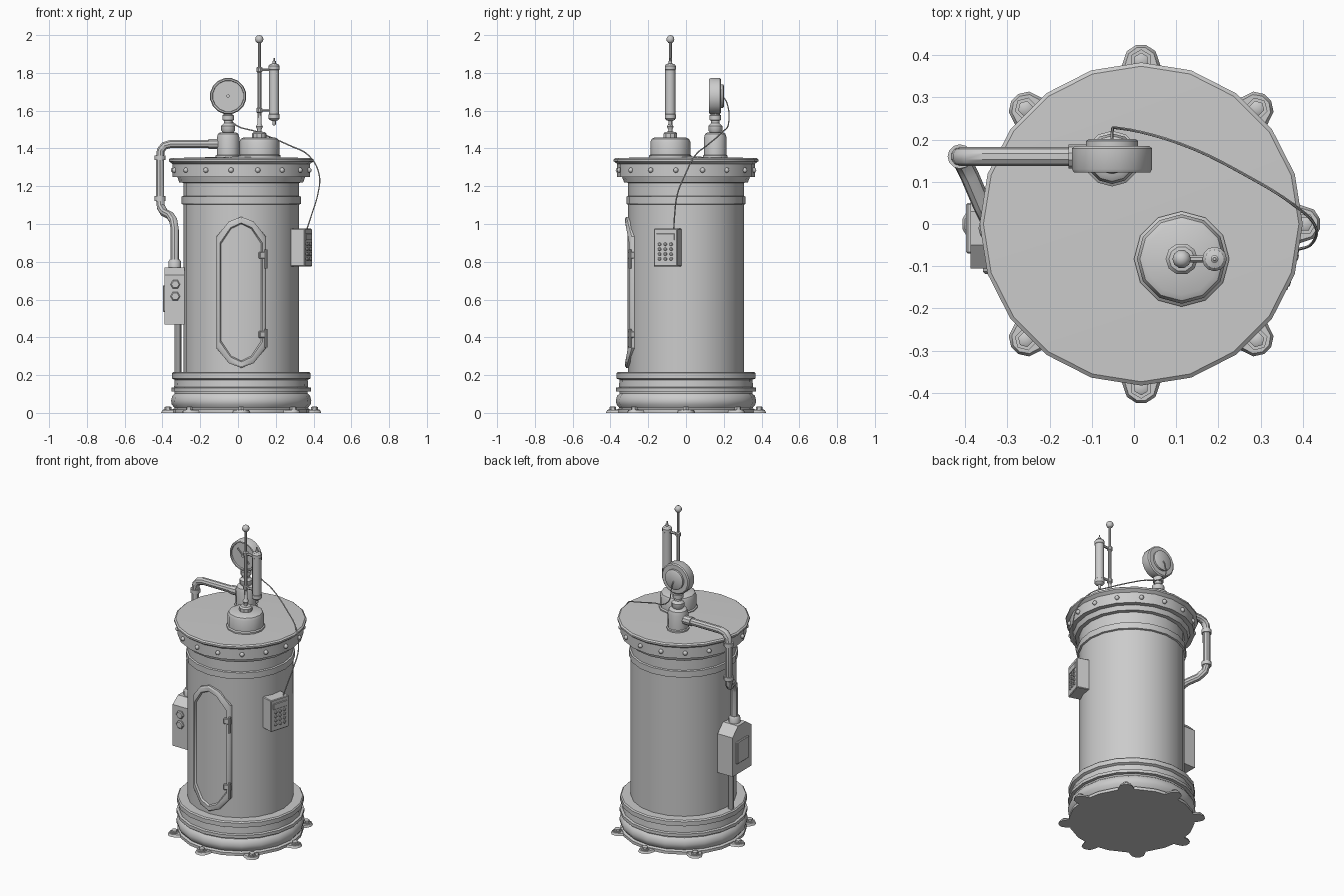
import bpy, bmesh
from math import sin, cos, pi, radians, sqrt
from mathutils import Matrix, Vector

if "Cube" in bpy.data.objects:
    bpy.data.objects.remove(bpy.data.objects["Cube"])

CX = 0.017  # tank axis
T = Matrix.Translation


def finish(name, bm, mat=Matrix()):
    bmesh.ops.recalc_face_normals(bm, faces=bm.faces)
    me = bpy.data.meshes.new(name)
    bm.to_mesh(me)
    bm.free()
    me.transform(mat)
    ob = bpy.data.objects.new(name, me)
    bpy.context.collection.objects.link(ob)
    smooth(ob)
    return ob


def smooth(ob):
    bpy.ops.object.select_all(action='DESELECT')
    ob.select_set(True)
    bpy.context.view_layer.objects.active = ob
    bpy.ops.object.shade_smooth_by_angle(angle=radians(35))


def lathe(name, prof, n, mat=Matrix()):
    """Revolve (radius, height) points about local z; ends are capped."""
    bm = bmesh.new()
    rings = []
    for r, z in prof:
        count = 1 if r == 0 else n
        rings.append([bm.verts.new((r * cos(2 * pi * i / n), r * sin(2 * pi * i / n), z)) for i in range(count)])
    for a, b in zip(rings, rings[1:]):
        for i in range(n):
            j = (i + 1) % n
            quad = [a[i % len(a)], a[j % len(a)], b[j % len(b)], b[i % len(b)]]
            bm.faces.new(list(dict.fromkeys(quad)))
    for ring in (rings[0], rings[-1]):
        if len(ring) > 1:
            bm.faces.new(ring)
    return finish(name, bm, mat)


def box(name, size, mat, bevel=0.0):
    bm = bmesh.new()
    bmesh.ops.create_cube(bm, size=1, matrix=Matrix.Diagonal((*size, 1)))
    if bevel:
        bmesh.ops.bevel(bm, geom=bm.edges[:], offset=bevel, segments=1, affect='EDGES')
    return finish(name, bm, mat)


def ball(name, r, loc):
    prof = [(r * sin(pi * k / 6) if 0 < k < 6 else 0, -r * cos(pi * k / 6)) for k in range(7)]
    return lathe(name, prof, 10, T(loc))


def tube(name, pts, r, res=3, kind='POLY'):
    cu = bpy.data.curves.new(name, 'CURVE')
    cu.dimensions = '3D'
    cu.bevel_depth, cu.bevel_resolution, cu.use_fill_caps = r, res, True
    sp = cu.splines.new(kind)
    if kind == 'POLY':
        sp.points.add(len(pts) - 1)
        for p, c in zip(sp.points, pts):
            p.co = (*c, 1)
    else:
        cu.resolution_u = 5
        sp.bezier_points.add(len(pts) - 1)
        for p, c in zip(sp.bezier_points, pts):
            p.co = c
            p.handle_left_type = p.handle_right_type = 'AUTO'
    ob = bpy.data.objects.new(name, cu)
    bpy.context.collection.objects.link(ob)
    bpy.ops.object.select_all(action='DESELECT')
    ob.select_set(True)
    bpy.context.view_layer.objects.active = ob
    bpy.ops.object.convert(target='MESH')
    smooth(bpy.context.view_layer.objects.active)


# Tank: ribbed base, shell, neck bands and lid
lathe("tank_base", [(0, 0), (.365, 0), (.365, .018), (.352, .025), (.368, .045), (.371, .065), (.365, .09),
                    (.352, .102), (.352, .112), (.37, .114), (.37, .133), (.355, .136), (.352, .175),
                    (.367, .182), (.367, .21), (.36, .217), (.30, .217)], 20, T((CX, 0, 0)))
lathe("tank_shell", [(.306, .2), (.306, 1.103), (.316, 1.106), (.316, 1.145), (.306, 1.148), (.306, 1.218),
                     (.328, 1.22), (.338, 1.248)], 20, T((CX, 0, 0)))
lathe("tank_lid", [(.33, 1.248), (.364, 1.25), (.364, 1.318), (.383, 1.332), (.383, 1.342), (.374, 1.349),
                   (0, 1.358)], 20, T((CX, 0, 0)))

# Lid rivets
for k in range(16):
    a = radians(-76 + 22.5 * k)
    ball("lid_rivet", .014, (CX + .363 * cos(a), .363 * sin(a), 1.285))

# Floor lugs with hex bolts
half = [(.33, .05), (.375, .046), (.41, .034), (.424, .012)]
outline = half + [(x, -y) for x, y in reversed(half)]
for k in range(8):
    m = T((CX, 0, 0)) @ Matrix.Rotation(k * pi / 4, 4, 'Z')
    bm = bmesh.new()
    f = bm.faces.new([bm.verts.new((x, y, 0)) for x, y in outline])
    top = bmesh.ops.extrude_face_region(bm, geom=[f])["geom"]
    tv = [v for v in top if isinstance(v, bmesh.types.BMVert)]
    for v in tv:
        v.co = (v.co.x - .006, v.co.y * .88, .014)
    finish("floor_lug", bm, m)
    lathe("lug_bolt", [(.026, .012), (.026, .018), (.018, .018), (.018, .03), (.013, .033)], 6, m @ T((.388, 0, 0)))

# Door: chamfered frame and sunken panel wrapped around the shell
U = [-1, -.5, 0, .5, 1]
H = [.295, .375, .40, .375, .295]


def door_loop(bm, w, drop, off):
    def pt(u, h, s):
        x = u * w
        return bm.verts.new((CX + x, -sqrt((.304 + off) ** 2 - x * x), .638 + s * (h - drop)))
    return [pt(u, h, 1) for u, h in zip(U, H)] + [pt(u, h, -1) for u, h in reversed(list(zip(U, H)))]


bm = bmesh.new()
loops = [door_loop(bm, *a) for a in ((.131, 0, -.02), (.131, 0, .012), (.125, .008, .018), (.112, .032, .018),
                                     (.106, .038, .006))]
for a, b in zip(loops, loops[1:]):
    for i in range(10):
        j = (i + 1) % 10
        bm.faces.new((a[i], a[j], b[j], b[i]))
for i in range(4):
    p = loops[-1]
    bm.faces.new((p[i], p[i + 1], p[8 - i], p[9 - i]))
finish("door", bm)
for z in (.835, .415):
    m = T((.13, -.287, z)) @ Matrix.Rotation(radians(22), 4, 'Z')
    box("door_hinge", (.045, .035, .036), m, .004)
    lathe("hinge_pin", [(.008, -.07), (.008, .03)], 8, T((.149, -.297, z)))

# Keypad box on the right side (local x points outwards)
K = T((CX, 0, .875)) @ Matrix.Rotation(radians(-17), 4, 'Z')
box("keypad_case", (.08, .132, .2), K @ T((.332, 0, 0)), .004)
box("keypad_screen", (.008, .1, .036), K @ T((.373, 0, .057)), .002)
RX = Matrix.Rotation(pi / 2, 4, 'Y')
for row in range(4):
    for col in range(3):
        lathe("keypad_button", [(.009, 0), (.009, .006), (.006, .009)], 8,
              K @ T((.371, (col - 1) * .032, .018 - row * .026)) @ RX)

# Junction box on the left side with a ridged top
bm = bmesh.new()
side = [(-.105, .467), (.085, .467), (.085, .715), (.03, .77), (-.05, .77), (-.105, .73)]
f = bm.faces.new([bm.verts.new((-.388, y, z)) for y, z in side])
g = bmesh.ops.extrude_face_region(bm, geom=[f])["geom"]
bmesh.ops.translate(bm, vec=(.105, 0, 0), verts=[v for v in g if isinstance(v, bmesh.types.BMVert)])
finish("junction_box", bm)
box("junction_plate", (.016, .12, .14), T((-.39, -.01, .605)), .004)
RY = Matrix.Rotation(pi / 2, 4, 'X')
for z in (.68, .617):
    lathe("junction_knob", [(.026, 0), (.026, .008), (.02, .014)], 6, T((-.332, -.105, z)) @ RY)

# Pipework from the small drum down to the base
PY = .16
tube("upper_pipe", [(-.07, PY, 1.424), (-.355, PY, 1.424), (-.39, PY, 1.414), (-.409, PY, 1.39), (-.413, PY, 1.35),
                    (-.413, PY, 1.13), (-.408, .15, 1.09), (-.39, .115, 1.06), (-.36, .045, 1.045),
                    (-.343, .01, 1.02), (-.335, -.008, .97), (-.335, -.01, .76)], .0225)
tube("drum_pipe_collar", [(-.09, PY, 1.424), (-.155, PY, 1.424)], .028)
for z in (1.35, 1.135):
    lathe("pipe_collar", [(.029, -.012), (.029, .012)], 12, T((-.413, PY, z)))
lathe("box_pipe_collar", [(.034, .762), (.034, .80), (.026, .812)], 12, T((-.335, -.01, 0)))
tube("lower_pipe", [(-.318, 0, .48), (-.318, 0, .2)], .018)

# Small drum with gauge stem
GX, GY = -.052, .155
lathe("gauge_drum", [(.066, 1.35), (.066, 1.362), (.06, 1.366), (.06, 1.455), (.054, 1.477), (.042, 1.485), (0, 1.487)],
      12, T((GX, GY, 0)))
lathe("gauge_stem", [(.026, 1.48), (.037, 1.496), (.037, 1.52), (.022, 1.534), (.022, 1.548), (.031, 1.55),
                     (.031, 1.575), (.024, 1.578), (.024, 1.6)], 12, T((GX, GY, 0)))
# Round gauge facing forwards
G = T((GX, GY, 1.677)) @ Matrix.Rotation(pi / 2, 4, 'X') @ Matrix.Rotation(pi / 16, 4, 'Z')
lathe("gauge_case", [(0, -.047), (.055, -.047), (.063, -.042), (.063, -.03), (.09, -.03), (.097, -.024), (.097, .025),
                     (.092, .033), (.084, .033), (.082, .024), (0, .024)], 16, G)
box("gauge_needle", (.115, .006, .007), T((GX, GY - .028, 1.677)) @ Matrix.Rotation(radians(45), 4, 'Y'))
lathe("needle_hub", [(.009, .022), (.009, .034)], 8, G)

# Large drum with mast and side canister
MX, MY = .113, -.083
M = T((MX, MY, 0))
lathe("mast_drum", [(.113, 1.35), (.113, 1.362), (.106, 1.368), (.106, 1.435), (.099, 1.45), (.085, 1.457), (0, 1.457)],
      12, M)
lathe("mast", [(.038, 1.45), (.038, 1.478), (.03, 1.487), (.012, 1.489), (.011, 1.5), (.019, 1.515), (.011, 1.53),
               (.011, 1.588), (.016, 1.592), (.016, 1.612), (.011, 1.616), (.011, 1.803), (.016, 1.807),
               (.016, 1.827), (.008, 1.832), (.008, 1.965)], 10, M)
ball("mast_ball", .022, (MX, MY, 1.978))
lathe("canister", [(.005, 1.522), (.009, 1.528), (.009, 1.545), (.022, 1.55), (.029, 1.558), (.029, 1.58), (.027, 1.582),
                   (.027, 1.815), (.029, 1.817), (.029, 1.837), (.022, 1.846), (.009, 1.85), (.009, 1.862),
                   (.004, 1.866), (.004, 1.878)], 12, T((.191, MY, 0)))
for z in (1.602, 1.817):
    tube("canister_arm", [(MX, MY, z), (.185, MY, z)], .008, 1)

# Cable from gauge back to keypad
tube("cable", [(GX, .195, 1.677), (GX, .217, 1.64), (-.035, .227, 1.545), (.11, .19, 1.485), (.275, .11, 1.415),
               (.375, .048, 1.362), (.43, -.005, 1.26), (.423, -.045, 1.16), (.39, -.06, 1.05), (.362, -.065, .965)],
     .0035, 1, 'BEZIER')
